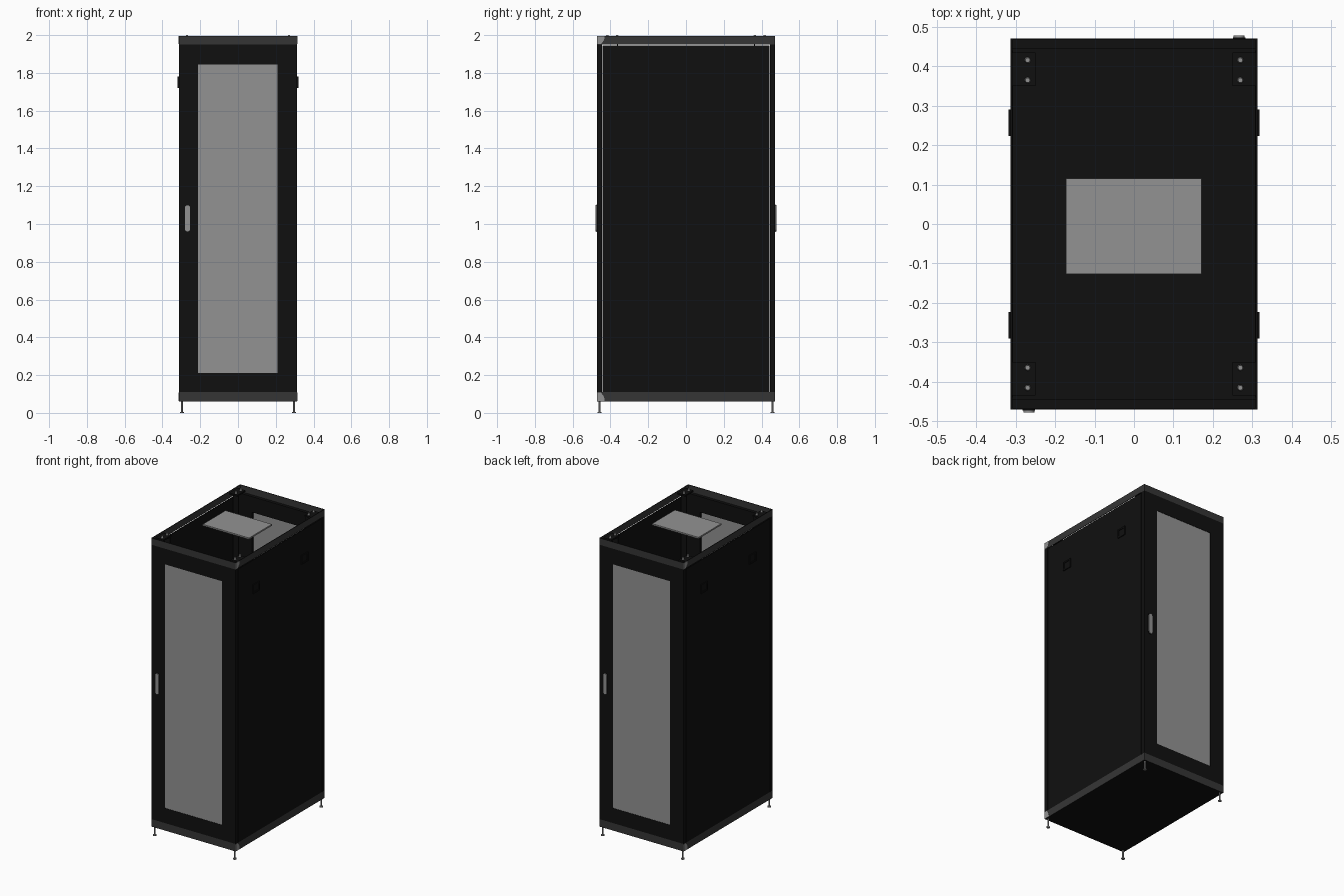
import bpy, bmesh, math
from mathutils import Matrix, Vector

if "Cube" in bpy.data.objects:
    bpy.data.objects.remove(bpy.data.objects["Cube"], do_unlink=True)


def material(name, value):
    m = bpy.data.materials.new(name)
    m.use_nodes = True
    col = (value, value, value, 1)
    m.diffuse_color = col
    m.node_tree.nodes["Principled BSDF"].inputs["Base Color"].default_value = col
    return m


black = material("black paint", 0.005)
charcoal = material("charcoal frame", 0.036)
grey = material("grey metal", 0.29)
HALF_TURN = Matrix.Rotation(math.pi, 4, "Z")


def finish(name, bm, mats, turn=False, smooth=False):
    if turn:
        bm.transform(HALF_TURN)
    bmesh.ops.recalc_face_normals(bm, faces=bm.faces)
    me = bpy.data.meshes.new(name)
    bm.to_mesh(me)
    bm.free()
    for m in mats:
        me.materials.append(m)
    ob = bpy.data.objects.new(name, me)
    bpy.context.collection.objects.link(ob)
    if smooth:
        bpy.ops.object.select_all(action="DESELECT")
        ob.select_set(True)
        bpy.context.view_layer.objects.active = ob
        bpy.ops.object.shade_smooth_by_angle()
    return ob


def add_box(bm, x, y, z):
    size = [b - a for a, b in (x, y, z)]
    mid = [(a + b) / 2 for a, b in (x, y, z)]
    mat = Matrix.Translation(mid) @ Matrix.Diagonal((*size, 1))
    bmesh.ops.create_cube(bm, size=1, matrix=mat)


def box(name, x, y, z, mat, turn=False):
    bm = bmesh.new()
    add_box(bm, x, y, z)
    return finish(name, bm, [mat], turn)


def ring(bm, outer, inner, depth, place):
    """Rectangular frame: outer and inner are (u0, u1, v0, v1)."""
    loops = []
    for d in depth:
        for u0, u1, v0, v1 in (outer, inner):
            pts = ((u0, v0), (u1, v0), (u1, v1), (u0, v1))
            loops.append([bm.verts.new(place(u, v, d)) for u, v in pts])
    for a, b in ((0, 1), (2, 3), (0, 2), (1, 3)):
        for i in range(4):
            j = (i + 1) % 4
            bm.faces.new((loops[a][i], loops[a][j], loops[b][j], loops[b][i]))


def prism(name, pts, depth, place, mat, turn):
    bm = bmesh.new()
    face = bm.faces.new([bm.verts.new(place(u, v, depth[0])) for u, v in pts])
    new = bmesh.ops.extrude_face_region(bm, geom=[face])["geom"]
    shift = Vector(place(0, 0, depth[1])) - Vector(place(0, 0, depth[0]))
    bmesh.ops.translate(bm, vec=shift, verts=[v for v in new if isinstance(v, bmesh.types.BMVert)])
    return finish(name, bm, [mat], turn, True)


def facing_y(u, v, d):
    return (u, d, v)


def facing_x(u, v, d):
    return (d, u, v)


def facing_z(u, v, d):
    return (u, v, d)


W, D = 0.313, 0.471

# Top and bottom frames, with black horizontal edges
for name, z in (("bottom_frame", (0.06, 0.11)), ("top_frame", (1.95, 1.995))):
    bm = bmesh.new()
    t = 0.004
    ring(bm, (-W, W, -D, D), (t - W, W - t, t - D, D - t), z, facing_z)
    ob = finish(name, bm, [charcoal, black])
    for p in ob.data.polygons:
        p.material_index = 1 if abs(p.normal.z) > 0.5 else 0

box("floor_panel", (-0.309, 0.309), (-0.467, 0.467), (0.06, 0.066), black)

# Fan cover plate in the open roof
box("roof_plate", (-0.173, 0.171), (-0.127, 0.115), (1.983, 1.993), grey)

# Parts repeated by a half turn: front/back and left/right
for turn in (False, True):
    end = "back" if turn else "front"
    side = "right" if turn else "left"

    # Door with a window frame and a perforated panel
    bm = bmesh.new()
    ring(bm, (-W, W, 0.11, 1.95), (-0.212, 0.21, 0.21, 1.845), (-D, -0.446), facing_y)
    finish(end + "_door", bm, [black], turn)
    box(end + "_door_mesh", (-0.212, 0.21), (-0.469, -0.463), (0.21, 1.845), grey, turn)

    # Pill-shaped door handle on a dark backing
    def pill(r, half):
        arc = [math.pi * i / 8 for i in range(9)]
        top = [(-0.267 + r * math.cos(a), 1.03 + half - r + r * math.sin(a)) for a in arc]
        return top + [(-0.534 - u, 2.06 - v) for u, v in top]
    prism(end + "_handle_base", pill(0.016, 0.072), (-0.474, -D), facing_y, black, turn)
    prism(end + "_handle", pill(0.014, 0.07), (-0.479, -0.474), facing_y, grey, turn)

    # Side panel, separated from the doors by narrow gaps
    box(side + "_panel", (0.307, W), (-0.441, 0.441), (0.11, 1.944), black, turn)

    # Recessed latches on the side panel
    for label, y in (("front", -0.257), ("back", 0.257)):
        bm = bmesh.new()
        ring(bm, (y - 0.034, y + 0.034, 1.72, 1.78),
             (y - 0.024, y + 0.024, 1.73, 1.77), (W, 0.319), facing_x)
        add_box(bm, (W, 0.315), (y - 0.024, y + 0.024), (1.73, 1.77))
        finish(f"{side}_latch_{label}", bm, [black], turn)

    # Bright corner gussets on one vertical edge
    for label, low, high in (("top", 1.952, 1.995), ("bottom", 0.108, 0.062)):
        pts = [(-D, low), (-D, high), (-0.43, high), (-0.434, (low + high) / 2), (-0.45, low)]
        prism(f"{side}_{label}_corner", pts, (W, W + 0.001), facing_x, grey, turn)

# Corner parts: feet, posts, roof brackets and bolts
for sx in (-1, 1):
    for sy in (-1, 1):
        tag = ("left" if sx > 0 else "right") + ("_front" if sy < 0 else "_back")

        def span(s, a, b):
            return tuple(sorted((s * a, s * b)))

        bm = bmesh.new()
        for r, z0, z1 in ((0.011, 0, 0.006), (0.005, 0.006, 0.06)):
            bmesh.ops.create_cone(bm, cap_ends=True, segments=12, radius1=r, radius2=r, depth=z1 - z0,
                                  matrix=Matrix.Translation((sx * 0.297, sy * 0.458, (z0 + z1) / 2)))
        finish(tag + "_foot", bm, [grey], smooth=True)

        box(tag + "_post", span(sx, 0.25, 0.29), span(sy, 0.36, 0.366), (0.066, 1.975), black)
        box(tag + "_bracket", span(sx, 0.25, 0.309), span(sy, 0.35, 0.435), (1.975, 1.985), black)

        bm = bmesh.new()
        for y in (0.365, 0.416):
            bmesh.ops.create_cone(bm, cap_ends=True, segments=12, radius1=0.008, radius2=0.006, depth=0.015,
                                  matrix=Matrix.Translation((sx * 0.27, sy * y, 1.9925)))
        finish(tag + "_bolts", bm, [grey], smooth=True)
